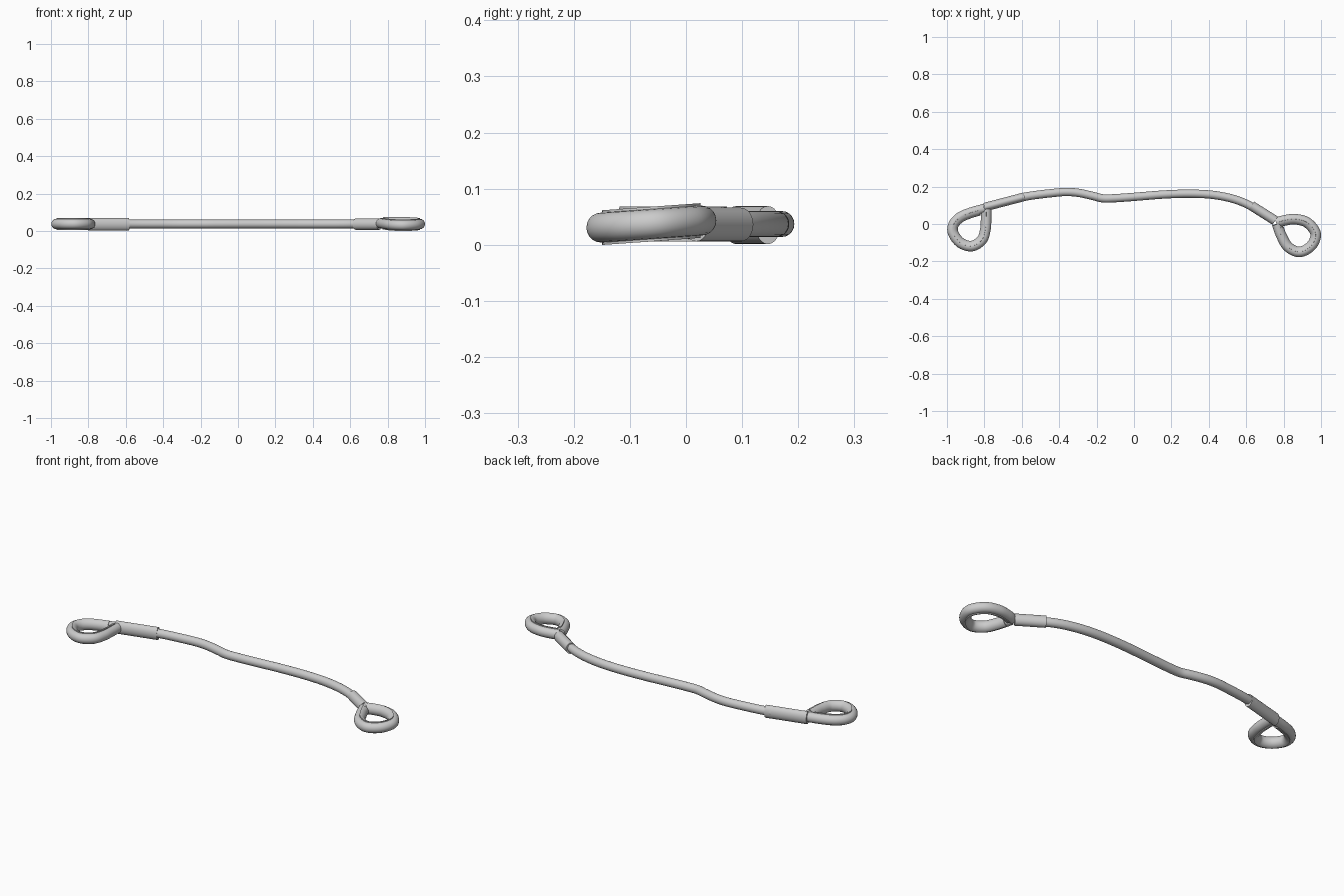
import bpy, bmesh, math
from mathutils import Vector

if "Cube" in bpy.data.objects:
    bpy.data.objects.remove(bpy.data.objects["Cube"])


def spline(pts, n=8):
    # Catmull-Rom through the points
    p = [Vector(q) for q in pts]
    p = [2 * p[0] - p[1]] + p + [2 * p[-1] - p[-2]]
    out = []
    for i in range(1, len(p) - 2):
        a, b, c, d = p[i - 1:i + 3]
        for k in range(n):
            t = k / n
            out.append(0.5 * (2 * b + (c - a) * t + (2 * a - 5 * b + 4 * c - d) * t ** 2
                              + (3 * b - a - 3 * c + d) * t ** 3))
    return out + [p[-2]]


def sweep(name, path, profile):
    # Sweep a closed (sideways, up) profile along a path lying near the ground plane
    bm = bmesh.new()
    rings = []
    for i, p in enumerate(path):
        t = (path[min(i + 1, len(path) - 1)] - path[max(i - 1, 0)]).normalized()
        side = Vector((-t.y, t.x, 0)).normalized()
        up = t.cross(side)
        rings.append([bm.verts.new(p + side * u + up * v) for u, v in profile])
    m = len(profile)
    for a, b in zip(rings, rings[1:]):
        for j in range(m):
            k = (j + 1) % m
            bm.faces.new((a[j], a[k], b[k], b[j]))
    bm.faces.new(rings[0])
    bm.faces.new(rings[-1])
    bmesh.ops.recalc_face_normals(bm, faces=bm.faces)
    me = bpy.data.meshes.new(name)
    bm.to_mesh(me)
    bm.free()
    ob = bpy.data.objects.new(name, me)
    bpy.context.collection.objects.link(ob)
    bpy.ops.object.select_all(action='DESELECT')
    ob.select_set(True)
    bpy.context.view_layer.objects.active = ob
    bpy.ops.object.shade_smooth_by_angle(angle=math.radians(40))
    return ob


def ellipse(ru, rv, n=20):
    return [(ru * math.cos(2 * math.pi * i / n), rv * math.sin(2 * math.pi * i / n)) for i in range(n)]


def channel(sign, r0=0.0225, r1=0.031, n=12):
    # C-shaped groove that hugs the inside of the rope loop
    ang = [math.radians(-85 + 170 * i / n) for i in range(n + 1)]
    arc = lambda r, s: [(sign * r * math.cos(a), r * math.sin(a)) for a in s]
    return arc(r1, ang) + arc(r0, ang[::-1])


Z = 0.037

# Main rope
rope = [(-0.62, 0.139), (-0.54, 0.153), (-0.45, 0.164), (-0.37, 0.171), (-0.30, 0.167),
        (-0.22, 0.150), (-0.166, 0.137), (-0.10, 0.138), (0, 0.145), (0.15, 0.157), (0.28, 0.162),
        (0.40, 0.158), (0.50, 0.142), (0.58, 0.117), (0.65, 0.082)]
sweep("rope", spline([(x, y, Z) for x, y in rope]), ellipse(0.022, 0.023))

# Crimp sleeves
sweep("left_sleeve", [Vector((-0.80, 0.09, 0.035)), Vector((-0.585, 0.146, 0.035))],
      ellipse(0.023, 0.034, 24))
sweep("right_sleeve", [Vector((0.628, 0.098, 0.036)), Vector((0.755, 0.018, 0.036))],
      ellipse(0.026, 0.030, 24))

# Teardrop eyes: rope loop plus grooved thimble; the right eye lies slightly tilted
eyes = {
    "left": (0.0, -1, [(-0.787, 0.083), (-0.788, 0.03), (-0.792, -0.03), (-0.812, -0.088),
                       (-0.868, -0.121), (-0.930, -0.102), (-0.970, -0.048), (-0.966, 0.0),
                       (-0.930, 0.038), (-0.875, 0.062), (-0.800, 0.083)]),
    "right": (0.07, -1, [(0.760, 0.008), (0.805, 0.022), (0.865, 0.028), (0.930, 0.008),
                         (0.974, -0.052), (0.950, -0.118), (0.885, -0.152), (0.822, -0.124),
                         (0.785, -0.062), (0.762, 0.0)]),
}
for side, (tilt, sign, pts) in eyes.items():
    path = spline([(x, y, Z + tilt * (y + 0.06)) for x, y in pts])
    sweep(side + "_eye_rope", path, ellipse(0.0255, 0.0265))
    sweep(side + "_thimble", path[3:-3], channel(sign))
